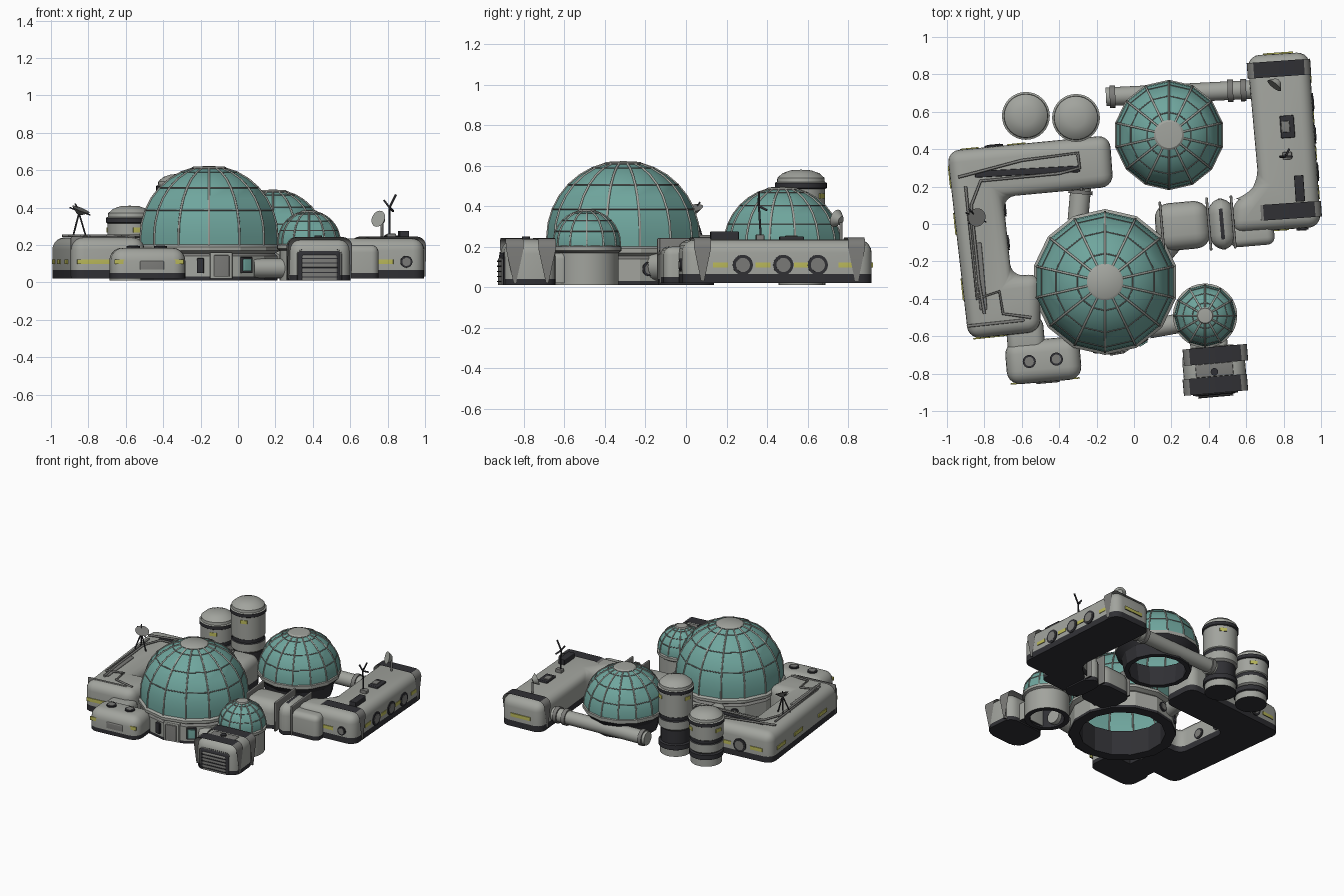
import bpy, bmesh
from math import sin, cos, pi, radians, atan2
from mathutils import Vector, Matrix

if "Cube" in bpy.data.objects:
    bpy.data.objects.remove(bpy.data.objects["Cube"])


def material(name, red, green, blue):
    mat = bpy.data.materials.new(name)
    mat.use_nodes = True
    mat.diffuse_color = (red, green, blue, 1)
    mat.node_tree.nodes["Principled BSDF"].inputs["Base Color"].default_value = (red, green, blue, 1)
    return mat


HULL = material("hull grey", .36, .37, .34)
GLASS = material("teal glass", .16, .38, .34)
DARK = material("dark underside", .03, .03, .035)
TRIM = material("trim grey", .2, .2, .19)
YELLOW = material("yellow stripe", .48, .47, .1)


def finish(name, bm, mats, angle=30):
    """Turn a bmesh into a smooth object with sharp edges kept."""
    mesh = bpy.data.meshes.new(name)
    bm.to_mesh(mesh)
    bm.free()
    for mat in mats:
        mesh.materials.append(mat)
    mesh.shade_smooth()
    mesh.set_sharp_from_angle(angle=radians(angle))
    obj = bpy.data.objects.new(name, mesh)
    bpy.context.collection.objects.link(obj)
    return obj


def slab(name, plan, bottom, top, bevel, skirt=0, mat=HULL):
    """Rounded prism over a plan outline, with a dark skirt near the ground."""
    bm = bmesh.new()
    base = bm.faces.new([bm.verts.new((x, y, bottom)) for x, y in plan])
    grown = bmesh.ops.extrude_face_region(bm, geom=[base])["geom"]
    bmesh.ops.translate(bm, verts=[v for v in grown if isinstance(v, bmesh.types.BMVert)],
                        vec=(0, 0, top - bottom))
    bmesh.ops.recalc_face_normals(bm, faces=bm.faces)
    edges = [e for e in bm.edges if max(v.co.z for v in e.verts) > bottom + .001]
    bmesh.ops.bevel(bm, geom=edges, offset=bevel, segments=5, profile=.5, affect='EDGES')
    if skirt:
        bmesh.ops.bisect_plane(bm, geom=bm.verts[:] + bm.edges[:] + bm.faces[:],
                               plane_co=(0, 0, bottom + skirt), plane_no=(0, 0, 1))
    for face in bm.faces:
        low = face.calc_center_median().z < bottom + skirt or face.normal.z < -.9
        face.material_index = int(low)
    return finish(name, bm, [mat, DARK])


def block(name, x, y, length, width, bottom, top, bevel, turn=5, skirt=0, mat=HULL):
    """Rounded box turned about the vertical."""
    spin = Matrix.Rotation(radians(turn), 2)
    corners = [(-1, -1), (1, -1), (1, 1), (-1, 1)]
    plan = [spin @ Vector((i * length / 2, j * width / 2)) + Vector((x, y)) for i, j in corners]
    return slab(name, plan, bottom, top, bevel, skirt, mat)


def lathe(name, x, y, profile, sides, angle=30):
    """Profile of (radius, height, material of the band that ends here)."""
    bm = bmesh.new()
    mats = [HULL, GLASS, DARK, TRIM, YELLOW]
    rings = []
    for radius, height, _ in profile:
        rings.append([bm.verts.new((x + radius * sin(2 * pi * k / sides),
                                    y - radius * cos(2 * pi * k / sides), height))
                      for k in range(sides)])
    for low, high, row in zip(rings, rings[1:], profile[1:]):
        for k in range(sides):
            n = (k + 1) % sides
            bm.faces.new((low[k], low[n], high[n], high[k])).material_index = mats.index(row[2])
    bmesh.ops.remove_doubles(bm, verts=bm.verts, dist=.0001)
    return finish(name, bm, mats, angle)


def tubes(name, paths, radius, mat=TRIM, closed=False):
    """Thin round bars along one or more polylines."""
    curve = bpy.data.curves.new(name, 'CURVE')
    curve.dimensions = '3D'
    curve.bevel_depth = radius
    curve.bevel_resolution = 1
    curve.use_fill_caps = True
    for path in paths:
        spline = curve.splines.new('POLY')
        spline.points.add(len(path) - 1)
        for point, co in zip(spline.points, path):
            point.co = (*co, 1)
        spline.use_cyclic_u = closed
    curve.materials.append(mat)
    bpy.context.collection.objects.link(bpy.data.objects.new(name, curve))


def drum(name, start, end, radius, mat=HULL, radius_end=None, sides=24):
    """Closed cylinder or cone between two points."""
    a, b = Vector(start), Vector(end)
    bm = bmesh.new()
    place = Matrix.Translation((a + b) / 2) @ (b - a).to_track_quat('Z', 'Y').to_matrix().to_4x4()
    bmesh.ops.create_cone(bm, cap_ends=True, segments=sides, radius1=radius, matrix=place,
                          radius2=radius if radius_end is None else radius_end, depth=(b - a).length)
    return finish(name, bm, [mat])


def porthole(name, x, y, z, turn, radius=.05):
    """Round window facing the given compass angle; None looks up."""
    out = Vector((0, 0, 1)) if turn is None else Vector((cos(radians(turn)), sin(radians(turn)), 0))
    here = Vector((x, y, z))
    drum(name + "_rim", here - out * .02, here + out * .008, radius, DARK)
    drum(name + "_pane", here, here + out * .011, radius * .7, TRIM)


def stripe(name, x, y, turn, length, z=.11):
    """Thin yellow plate on a wall; turn is the wall direction."""
    block(name, x, y, length, .008, z - .013, z + .013, .001, turn, mat=YELLOW)


def dome(name, x, y, radius, middle, floor, cap, sides):
    """Faceted glass dome with ribs, hoops and a round cap."""
    end = pi / 2 - cap / radius
    steps = [end * k / 7 for k in range(8)]
    arc = [(radius * cos(t), middle + radius * sin(t)) for t in steps]
    lathe(name + "_glass", x, y, [(radius, floor, GLASS)] + [(r, z, GLASS) for r, z in arc], sides, 20)
    top = arc[-1][1]
    lathe(name + "_cap", x, y, [(cap * 1.15, top - .015, TRIM), (cap * 1.15, top, TRIM),
                                (cap, top + .008, HULL), (0, top + .012, HULL)], 24)

    def spot(r, z, k):
        return (x + r * sin(2 * pi * k / sides), y - r * cos(2 * pi * k / sides), z)
    rib = .004 + radius * .006
    tubes(name + "_ribs", [[spot(radius, floor, k)] + [spot(r, z, k) for r, z in arc]
                           for k in range(sides)], rib, HULL)
    tubes(name + "_hoops", [[spot(*arc[i], k) for k in range(sides)] for i in (2, 4, 6)],
          rib * .6, TRIM, True)


# Main dome on its drum base
MX, MY = -.155, -.31
dome("main_dome", MX, MY, .375, .245, .2, .085, 14)
lathe("main_base", MX, MY, [(.3, .2, HULL), (.3, .01, DARK), (.375, .01, DARK), (.375, .03, DARK),
                            (.375, .14, HULL), (.36, .155, TRIM), (.39, .17, HULL),
                            (.39, .19, HULL), (.365, .21, HULL), (.34, .21, TRIM)], 14, 20)
# Rear dome on a tapered bowl
dome("rear_dome", .187, .476, .288, .205, .2, .07, 14)
lathe("rear_base", .187, .476, [(.22, .2, DARK), (.2, .04, DARK), (.235, .04, DARK), (.25, .13, DARK),
                                (.295, .18, DARK), (.295, .205, HULL), (.27, .22, HULL)], 14, 20)
# Small dome on a round drum
dome("small_dome", .38, -.49, .165, .215, .19, .04, 12)
lathe("small_base", .38, -.49, [(.12, .19, HULL), (.12, .01, DARK), (.158, .01, DARK), (.158, .17, HULL),
                                (.172, .18, TRIM), (.172, .2, HULL), (.15, .21, HULL)], 32)

# Wall details round the main base
for label, turn, half, low, high, mat in (
        ("door_frame", -80, .06, .02, .16, HULL), ("door", -80, .042, .03, .145, TRIM),
        ("side_panel", -97, .018, .05, .13, DARK), ("screen_frame", -58, .035, .05, .135, DARK),
        ("screen", -58, .026, .06, .125, GLASS)):
    reach = .378 if mat in (TRIM, GLASS) else .37
    a = radians(turn)
    block(label, MX + reach * cos(a), MY + reach * sin(a), half * 2, .03, low, high, .005,
          turn + 90, mat=mat)
for turn in (20, 100, 130):
    a = radians(turn)
    porthole("base_window", MX + .368 * cos(a), MY + .368 * sin(a), .09, turn, .035)

# Left module, bent round three sides
slab("left_module", [(-1, .39), (-.885, -.615), (-.5, -.575), (-.5, -.265), (-.655, -.28),
                     (-.7, .145), (-.11, .2), (-.13, .475)], .02, .24, .065, .045)
# Right module with a short foot
slab("right_module", [(.605, .9), (.665, .23), (.6, .15), (.53, .13), (.52, -.05),
                      (1, -.015), (.935, .92)], .02, .235, .065, .045)
# Hoops round the modules
for label, x, y, length, turn in (("right", .775, .83, .34, 4), ("right", .83, .07, .345, 4),
                                  ("left", -.74, -.53, .31, 6), ("left", -.92, .31, .17, 50)):
    block(label + "_hoop", x, y, length, .016, .03, .245, .006 if label == "left" else .05, turn, mat=TRIM) \
        if turn < 10 else None

# Connecting corridor
block("corridor", .26, -.01, .29, .255, .02, .215, .08, skirt=.03)
block("corridor_sleeve", .47, .0, .14, .275, .01, .235, .08, skirt=.03)
block("corridor_side_box", .63, -.055, .24, .125, .02, .2, .04, skirt=.03)
for x in (.15, .4, .53):
    block("corridor_hoop", x, (x - .4) * .09, .014, .285, .02, .242, .006, mat=TRIM)

# Front pod with roof and wall windows
block("front_pod", -.485, -.73, .4, .23, .02, .185, .07, skirt=.03)
block("pod_neck", -.58, -.6, .2, .2, .02, .17, .05, skirt=.03)
for x in (-.56, -.415):
    porthole("pod_roof_window", x, -.73 + (x + .5) * .09, .186, None, .035)
block("pod_window", -.46, -.838, .13, .025, .07, .115, .008, mat=TRIM)
for x in (-.61, -.34):
    stripe("pod_stripe", x, -.84 + (x + .485) * .09, 5, .1)

# Airlock with a shutter
block("airlock", .43, -.78, .335, .255, .01, .235, .07, skirt=.03)
block("airlock_frame", .435, -.9, .24, .03, .01, .175, .025, mat=DARK)
block("airlock_shutter", .436, -.908, .195, .025, .012, .15, .015, mat=TRIM)
for k in range(5):
    block("shutter_slat", .437, -.922, .19, .006, .025 + k * .025, .031 + k * .025, .001, mat=DARK)
for y in (-.7, -.86):
    block("airlock_hoop", .435, y, .345, .012, .02, .242, .006 if y > 0 else .05, mat=TRIM)
block("airlock_neck", .4, -.64, .2, .1, .02, .17, .03)
drum("airlock_valve", (.43, -.79, .23), (.43, -.79, .25), .02, DARK)
block("airlock_hatch", .43, -.78, .2, .07, .22, .24, .005, mat=TRIM)

# Pipes between the buildings
drum("rear_pipe", (-.15, .68, .1), (.65, .72, .1), .05)
for x in (-.13, .5, .57):
    drum("rear_pipe_collar", (x, .687 + x * .05, .1), (x + .03, .688 + x * .05, .1), .06, TRIM)
drum("dome_link_pipe", (-.28, .25, .11), (-.3, .02, .11), .055)
drum("dome_link_collar", (-.285, .18, .11), (-.287, .16, .11), .065, TRIM)
drum("small_dome_pipe", (.08, -.56, .075), (.3, -.52, .075), .052)
drum("corridor_pipe", (.1, -.2, .1), (.22, -.06, .1), .07)

# Storage tanks
for label, x, y, top, ring in (("short_tank", -.578, .578, .41, .12), ("tall_tank", -.31, .567, .58, .22)):
    lip = top - .08
    lathe(label, x, y, [(0, .01, DARK), (.11, .01, DARK), (.11, .06, HULL), (.12, .065, DARK),
                        (.12, .1, DARK), (.105, .105, DARK), (.105, ring - .015, DARK if ring > .2 else HULL),
                        (.12, ring, TRIM), (.12, ring + .06, HULL), (.112, ring + .065, DARK),
                        (.112, ring + .09, DARK), (.12, ring + .095, HULL), (.12, lip - .015, HULL),
                        (.128, lip - .01, DARK), (.128, lip + .015, DARK), (.118, lip + .02, HULL),
                        (.116, lip + .04, HULL), (.09, top - .017, HULL), (.05, top - .003, HULL),
                        (0, top, HULL)], 32)
    for turn in (60, 170, 290):
        a = radians(turn)
        stripe(label + "_mark", x + .119 * cos(a), y + .119 * sin(a), turn + 90, .05, lip - .05)

# Wall windows and stripes on the modules
for y in (.28, .48, .65):
    porthole("right_window", .997 - .07 * y, y, .11, 4)
for y in (.17, .38, .57, .79):
    stripe("right_stripe", .999 - .07 * y, y, 94, .075)
porthole("right_front_window", .9, -.024, .11, -86, .032)
stripe("right_front_stripe", .78, -.032, 4, .1)
stripe("right_back_stripe", .77, .913, 4, .16)
porthole("left_back_window", -.75, .415, .11, 96)
for x in (-.88, -.63):
    stripe("left_back_stripe", x, .489 + x * .098, 6, .1)
for y in (-.1, .08):
    porthole("left_inner_window", -.686 - .1 * y, y, .11, 6, .04)
for y in (-.35, 0, .25):
    stripe("left_outer_stripe", -.957 - .114 * y, y, 96, .12)
stripe("left_front_stripe", -.76, -.603, 6, .2)

# Roof pipes and walkway on the left module
tubes("roof_pipes", [[(-.3, .37, .25), (-.29, .3, .25), (-.4, .27, .25), (-.82, .23, .25), (-.87, .1, .25),
                      (-.83, -.3, .25), (-.8, -.48, .25)],
                     [(-.9, .2, .25), (-.84, -.4, .25), (-.72, -.36, .25), (-.7, -.48, .25), (-.55, -.5, .24)],
                     [(-.94, .25, .25), (-.6, .34, .25), (-.3, .38, .25), (-.28, .18, .2)]], .008)
block("roof_walkway", -.57, .28, .56, .035, .23, .246, .004, 3, mat=DARK)
block("roof_duct", -.82, -.28, .04, .36, .23, .25, .006, 5, mat=TRIM)

# Tripod antenna on the left module
for k in range(3):
    a = 2 * pi * k / 3
    tubes("tripod_leg", [[(-.86 + .05 * cos(a), .04 + .05 * sin(a), .235), (-.85, .04, .37)]], .005, DARK)
drum("tripod_dish", (-.85, .04, .365), (-.84, .035, .39), .015, TRIM, .05)
tubes("tripod_whips", [[(-.9, .06, .4), (-.85, .04, .38), (-.79, .01, .36)],
                       [(-.85, .04, .38), (-.87, .07, .42)]], .004, DARK)

# Dish, mast and boxes on the right module
tubes("dish_post", [[(.77, .765, .23), (.77, .765, .32)]], .008)
drum("dish", (.77, .765, .33), (.75, .74, .34), .02, HULL, .045)
tubes("mast", [[(.81, .37, .23), (.81, .36, .4), (.845, .36, .47)], [(.81, .36, .4), (.78, .36, .44)],
               [(.81, .36, .4), (.83, .4, .38)]], .006, DARK)
block("roof_hatch", .82, .52, .075, .12, .22, .25, .006, 4, mat=DARK)
block("roof_hatch_lid", .81, .52, .045, .06, .22, .255, .004, 4, mat=TRIM)
block("roof_box", .82, .365, .05, .04, .22, .26, .005, 4, mat=TRIM)
block("roof_panel", .885, .19, .05, .14, .22, .275, .005, 4, mat=DARK)
